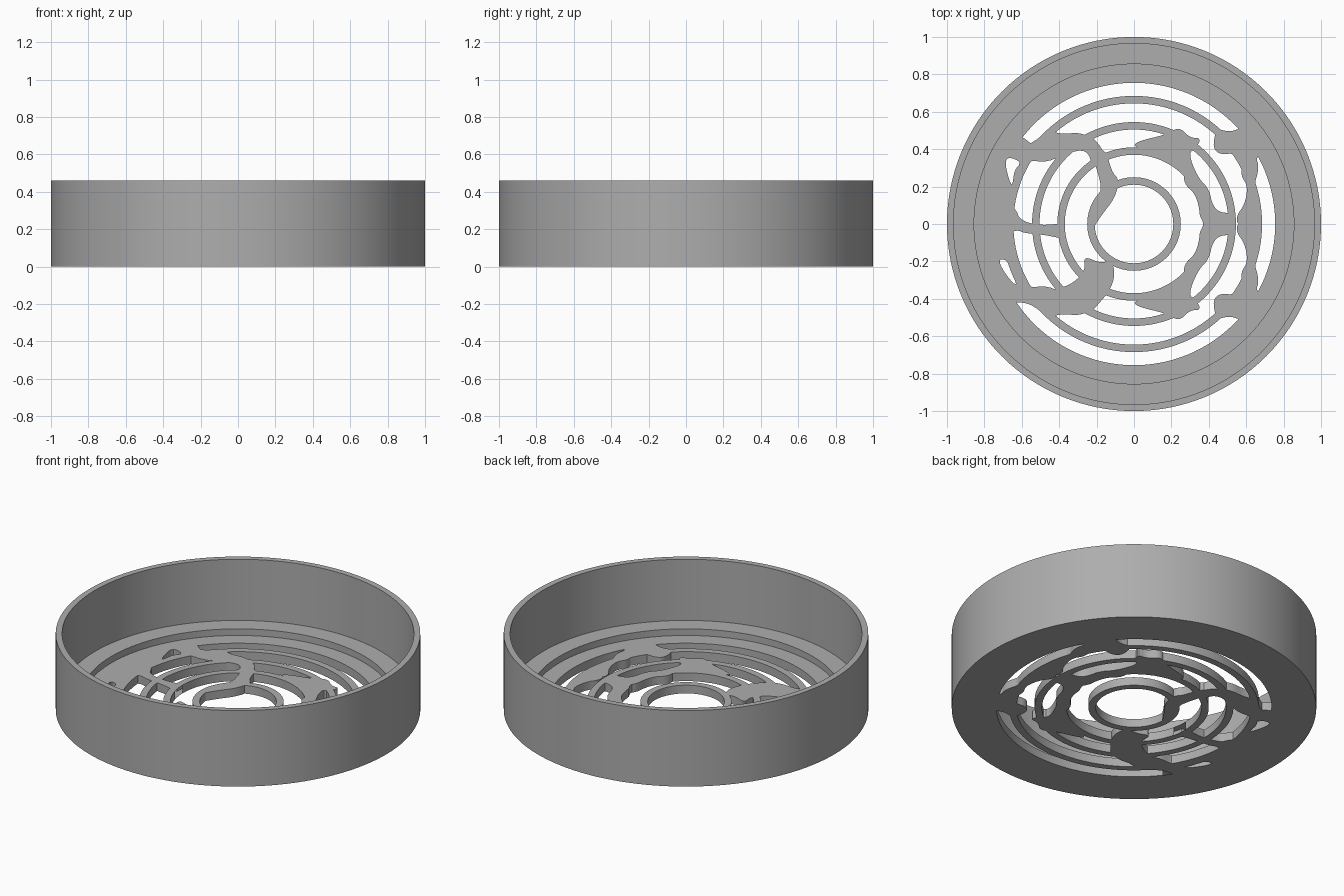
import bpy, bmesh, math
from mathutils import Vector

cube = bpy.data.objects.get("Cube")
if cube:
    bpy.data.objects.remove(cube, do_unlink=True)

FLOOR, LEDGE, HEIGHT = 0.05, 0.09, 0.46
SEGMENTS = 128

grey = bpy.data.materials.new("plain_grey")
grey.use_nodes = True
colour = (0.42, 0.42, 0.42, 1)
grey.diffuse_color = colour
grey.node_tree.nodes["Principled BSDF"].inputs["Base Color"].default_value = colour


def finish(bm, name):
    bmesh.ops.recalc_face_normals(bm, faces=bm.faces)
    mesh = bpy.data.meshes.new(name)
    bm.to_mesh(mesh)
    bm.free()
    mesh.materials.append(grey)
    obj = bpy.data.objects.new(name, mesh)
    bpy.context.collection.objects.link(obj)
    return obj


def lathe(bm, profile):
    """Sweep a closed (radius, height) outline around z."""
    loops = []
    for i in range(SEGMENTS):
        a = math.tau * i / SEGMENTS
        loops.append([bm.verts.new((r * math.cos(a), r * math.sin(a), z)) for r, z in profile])
    n = len(profile)
    for i in range(SEGMENTS):
        p, q = loops[i], loops[(i + 1) % SEGMENTS]
        for j in range(n):
            k = (j + 1) % n
            bm.faces.new((p[j], q[j], q[k], p[k]))


def rounded(points, passes=2):
    """Corner-cutting turns a coarse outline into a flowing one."""
    pts = [Vector(p) for p in points]
    for _ in range(passes):
        nxt = pts[1:] + pts[:1]
        pts = [v for a, b in zip(pts, nxt) for v in (a.lerp(b, 0.25), a.lerp(b, 0.75))]
    return pts


def prism(name, points, low=0.0, high=FLOOR, flip=1):
    bm = bmesh.new()
    face = bm.faces.new([bm.verts.new((p.x, p.y * flip, low)) for p in rounded(points)])
    top = bmesh.ops.extrude_face_region(bm, geom=[face])["geom"]
    bmesh.ops.translate(bm, vec=(0, 0, high - low),
                        verts=[v for v in top if isinstance(v, bmesh.types.BMVert)])
    return finish(bm, name)


def combine(target, tool, operation):
    mod = target.modifiers.new(tool.name, "BOOLEAN")
    mod.operation, mod.solver, mod.object = operation, "EXACT", tool
    bpy.context.view_layer.objects.active = target
    bpy.ops.object.modifier_apply(modifier=mod.name)
    bpy.data.objects.remove(tool, do_unlink=True)


# Dish: outer wall, inner ledge and floor rim, plus the concentric grille rings
bm = bmesh.new()
lathe(bm, [(0.755, 0), (1, 0), (1, HEIGHT), (0.965, HEIGHT), (0.965, LEDGE),
           (0.855, LEDGE), (0.855, FLOOR), (0.755, FLOOR)])
for inner in (0.21, 0.37, 0.505, 0.645):
    lathe(bm, [(inner, 0), (inner + 0.04, 0), (inner + 0.04, FLOOR), (inner, FLOOR)])
dish = finish(bm, "grille_dish")

# Flowing shapes mirrored front to back
side_band = [(.6, .53), (.52, .49), (.44, .51), (.42, .41), (.46, .37), (.54, .38), (.58, .32),
             (.57, .26), (.61, .2), (.59, .1), (.55, .05), (.55, -.01), (.675, -.01),
             (.65, .1), (.64, .2), (.67, .3), (.65, .36), (.72, .4)]
inner_band = [(0, .41), (.01, .44), (.18, .48), (.24, .52), (.3, .46), (.36, .46), (.33, .4),
              (.29, .38), (.34, .25), (.4, .19), (.42, .1), (.46, .06), (.54, .06), (.54, -.02),
              (.36, -.02), (.34, .15), (.26, .22), (.28, .31), (.18, .35)]
cheek = [(-.66, .42), (-.56, .42), (-.46, .5), (-.38, .48), (-.29, .49), (-.2, .45), (-.15, .36),
         (-.22, .3), (-.25, .4), (-.36, .38), (-.46, .33), (-.56, .34), (-.66, .3)]
for side, flip in (("back", 1), ("front", -1)):
    for name, shape in (("side_band", side_band), ("inner_band", inner_band), ("cheek", cheek)):
        combine(dish, prism(f"{side}_{name}", shape, flip=flip), "UNION")

# Solid patch closing the outer slot on the right-hand side
patch = [(0.79 * math.cos(a), 0.79 * math.sin(a)) for a in
         (math.radians(142 + 4 * i) for i in range(20))]
patch += [(0.655 * x / 0.79, 0.655 * y / 0.79) for x, y in reversed(patch)]
combine(dish, prism("solid_patch", patch), "UNION")

# Single shapes: curl joining the hub, lower hook, and central spoke
curl = [(-.24, .4), (-.15, .4), (-.12, .28), (-.08, .24), (-.1, .14), (-.18, .04), (-.24, -.06),
        (-.3, -.1), (-.4, -.08), (-.4, -.01), (-.28, .03), (-.21, .1), (-.17, .18), (-.2, .3)]
hook = [(-.4, -.46), (-.22, -.46), (-.13, -.36), (-.1, -.27), (-.12, -.19), (-.18, -.21),
        (-.27, -.17), (-.26, -.25), (-.33, -.32), (-.42, -.35)]
spoke = [(-.68, .1), (-.63, .08), (-.61, .02), (-.5, -.01), (-.34, .01), (-.34, -.09),
         (-.46, -.06), (-.58, -.05), (-.63, -.03), (-.68, -.06)]
for name, shape in (("curl", curl), ("hook", hook), ("spoke", spoke)):
    combine(dish, prism(name, shape), "UNION")

# Small ragged openings in the solid patch
upper_slit = [(-.69, .33), (-.67, .36), (-.6, .33), (-.64, .29), (-.65, .2), (-.67, .24)]
lower_slit = [(-.73, -.19), (-.68, -.19), (-.66, -.25), (-.62, -.34), (-.68, -.28)]
for name, shape in (("upper_slit", upper_slit), ("lower_slit", lower_slit)):
    combine(dish, prism(name, shape, -0.1, 0.07), "DIFFERENCE")

# Smooth round walls with crisp edges
bpy.ops.object.select_all(action="DESELECT")
dish.select_set(True)
bpy.context.view_layer.objects.active = dish
bpy.ops.object.shade_smooth_by_angle(angle=math.radians(30))
